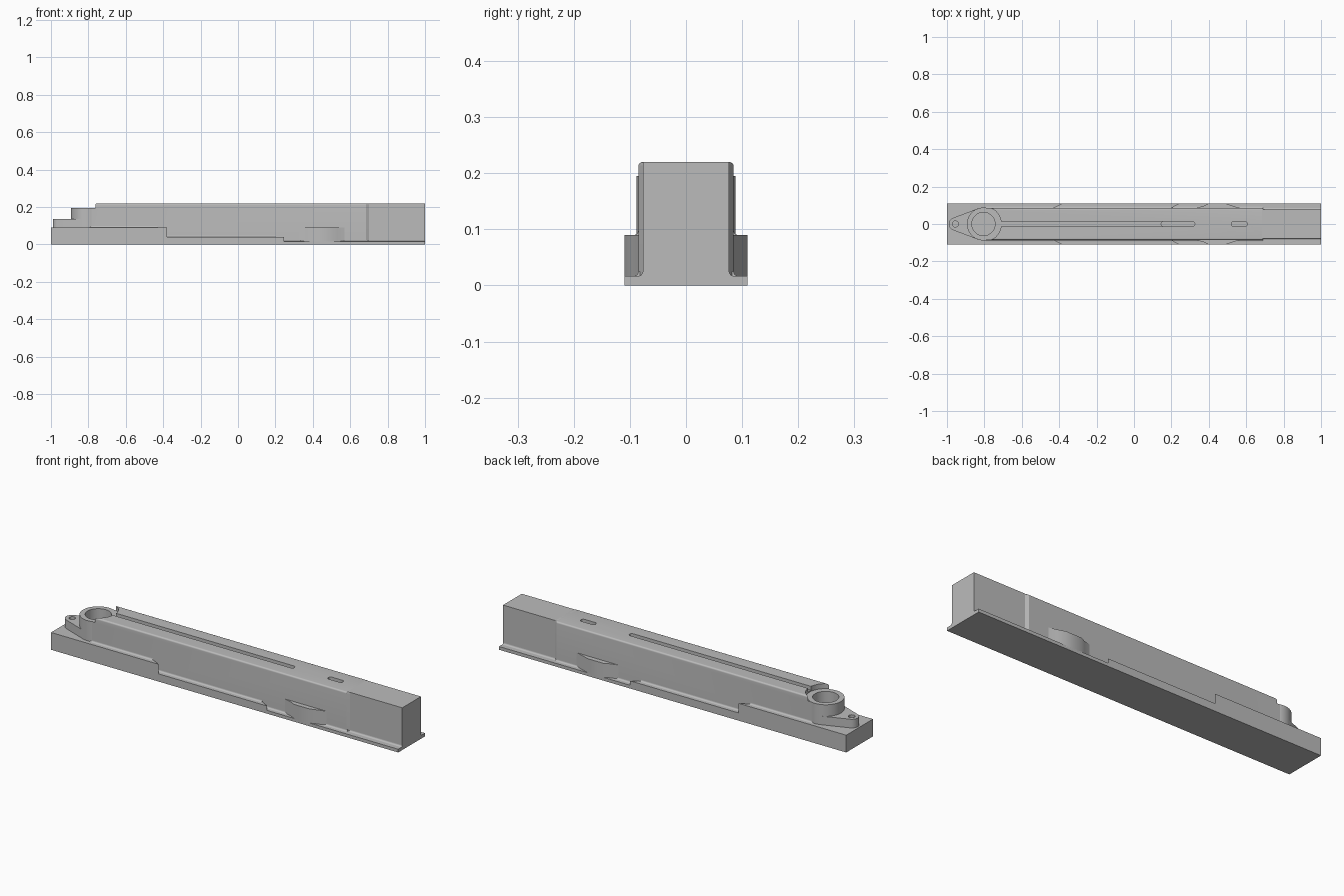
import bpy, bmesh
from math import cos, sin, pi, acos

if "Cube" in bpy.data.objects:
    bpy.data.objects.remove(bpy.data.objects["Cube"], do_unlink=True)

grey = bpy.data.materials.new("plain grey")
grey.use_nodes = True
grey.diffuse_color = (0.5, 0.5, 0.5, 1)
grey.node_tree.nodes["Principled BSDF"].inputs["Base Color"].default_value = (0.5, 0.5, 0.5, 1)


def prism(name, outline, lo, hi, axis="z"):
    """Extrude an outline: (x, y) along z, or (y, z) along x."""
    bm = bmesh.new()
    place = (lambda a, b, t: (a, b, t)) if axis == "z" else (lambda a, b, t: (t, a, b))
    ends = [[bm.verts.new(place(a, b, t)) for a, b in outline] for t in (lo, hi)]
    bm.faces.new(ends[0])
    bm.faces.new(ends[1])
    n = len(outline)
    for i in range(n):
        j = (i + 1) % n
        bm.faces.new((ends[0][i], ends[0][j], ends[1][j], ends[1][i]))
    bmesh.ops.recalc_face_normals(bm, faces=bm.faces)
    mesh = bpy.data.meshes.new(name)
    bm.to_mesh(mesh)
    bm.free()
    mesh.materials.append(grey)
    obj = bpy.data.objects.new(name, mesh)
    bpy.context.collection.objects.link(obj)
    return obj


def arc(cx, cy, r, start, end, n=16):
    return [(cx + r * cos(start + (end - start) * i / n),
             cy + r * sin(start + (end - start) * i / n)) for i in range(n + 1)]


def circle(cx, r, n=64):
    return arc(cx, 0, r, 0, 2 * pi, n)[:-1]


def slot(x0, x1, r):
    return arc(x1 - r, 0, r, -pi / 2, pi / 2) + arc(x0 + r, 0, r, pi / 2, 3 * pi / 2)


def cut(obj, outline, lo, hi):
    cutter = prism("cutter", outline, lo, hi)
    cutter.hide_render = True
    mod = obj.modifiers.new("cut", "BOOLEAN")
    mod.operation, mod.solver, mod.object = "DIFFERENCE", "EXACT", cutter
    bpy.context.view_layer.objects.active = obj
    bpy.ops.object.modifier_apply(modifier=mod.name)
    bpy.data.objects.remove(cutter, do_unlink=True)


EDGE, WIDE, SLIM, TOP = 0.11, 0.085, 0.077, 0.22
RING, LUG = -0.805, -0.955
R_RING, R_BORE, R_LUG = 0.088, 0.062, 0.035
ROUND = WIDE - SLIM

# Stepped base flange, with slanted step walls
for name, inner, outer, lo, hi in (("base_plate", 1, 1, 0, 0.017),
                                   ("middle_step", 0.2, 0.245, 0.017, 0.04),
                                   ("high_step", -0.43, -0.38, 0.04, 0.09)):
    prism(name, [(-1, -EDGE), (outer, -EDGE), (inner, -WIDE), (inner, WIDE),
                 (outer, EDGE), (-1, EDGE)], lo, hi)

# Main beam with rounded top edges
section = [(-WIDE, 0.01), (WIDE, 0.01)]
section += arc(SLIM, TOP - ROUND, ROUND, 0, pi / 2, 6)
section += arc(-SLIM, TOP - ROUND, ROUND, pi / 2, pi, 6)
beam = prism("main_beam", section, RING, 0.685, "x")
cut(beam, circle(RING, 0.095), 0.194, 0.3)
cut(beam, circle(RING, R_BORE), 0.1, 0.3)
cut(beam, slot(-0.76, 0.17, 0.013), 0.2, 0.3)
cut(beam, slot(0.145, 0.325, 0.013), 0.17, 0.3)
cut(beam, slot(0.52, 0.605, 0.013), 0.17, 0.3)

# Slimmer tail of the beam, with a short taper
prism("beam_tail", [(0.685, -SLIM), (1, -SLIM), (1, SLIM), (0.685, SLIM)], 0.01, TOP)
taper = prism("tail_taper", section, 0.685, 0.7, "x")
for v in taper.data.vertices:
    if v.co.x > 0.69:
        v.co.y = max(-SLIM, min(SLIM, v.co.y))

# Bearing ring and the pointed lug in front of it
ring = prism("bearing_ring", circle(RING, R_RING), 0.08, 0.195)
cut(ring, circle(RING, R_BORE), 0.1, 0.3)
lean = acos((R_RING - R_LUG) / (RING - LUG))
lug = prism("lug_plate", arc(LUG, 0, R_LUG, pi - lean, pi + lean)
            + arc(RING, 0, R_RING, pi + lean, 3 * pi - lean, 48), 0.08, 0.135)
cut(lug, circle(RING, R_BORE), 0.1, 0.3)
cut(lug, circle(LUG, 0.016, 32), 0.095, 0.3)

for side, s in (("left", 1), ("right", -1)):
    # Side bulge with a flat middle
    bulge = [(0.31, 0.08), (0.33, WIDE), (0.37, 0.096), (0.4, EDGE),
             (0.49, EDGE), (0.53, 0.096), (0.57, WIDE), (0.59, 0.08)]
    side = "back" if s > 0 else "front"
    prism(side + "_bulge", [(x, s * y) for x, y in bulge], 0.01, 0.09)
    # Hollow fillets where the beam meets each flange level
    for i, (x0, x1, y, z) in enumerate(((-0.79, -0.43, WIDE, 0.09), (-0.43, 0.2, WIDE, 0.04),
                                        (0.2, 0.69, WIDE, 0.017), (0.69, 1, SLIM, 0.017))):
        hollow = arc(y + ROUND, z + ROUND, ROUND, pi, 1.5 * pi, 6)
        outline = [(y - 0.01, z + ROUND)] + hollow + [(y + ROUND, z - 0.005), (y - 0.01, z - 0.005)]
        prism(f"{side}_fillet_{i + 1}", [(s * a, b) for a, b in outline], x0, x1, "x")

# Smooth the round parts, keep the corners sharp
for obj in bpy.context.collection.objects:
    if obj.type == "MESH" and grey.name in obj.data.materials:
        bpy.ops.object.select_all(action="DESELECT")
        obj.select_set(True)
        bpy.context.view_layer.objects.active = obj
        bpy.ops.object.shade_smooth_by_angle(angle=0.5)
